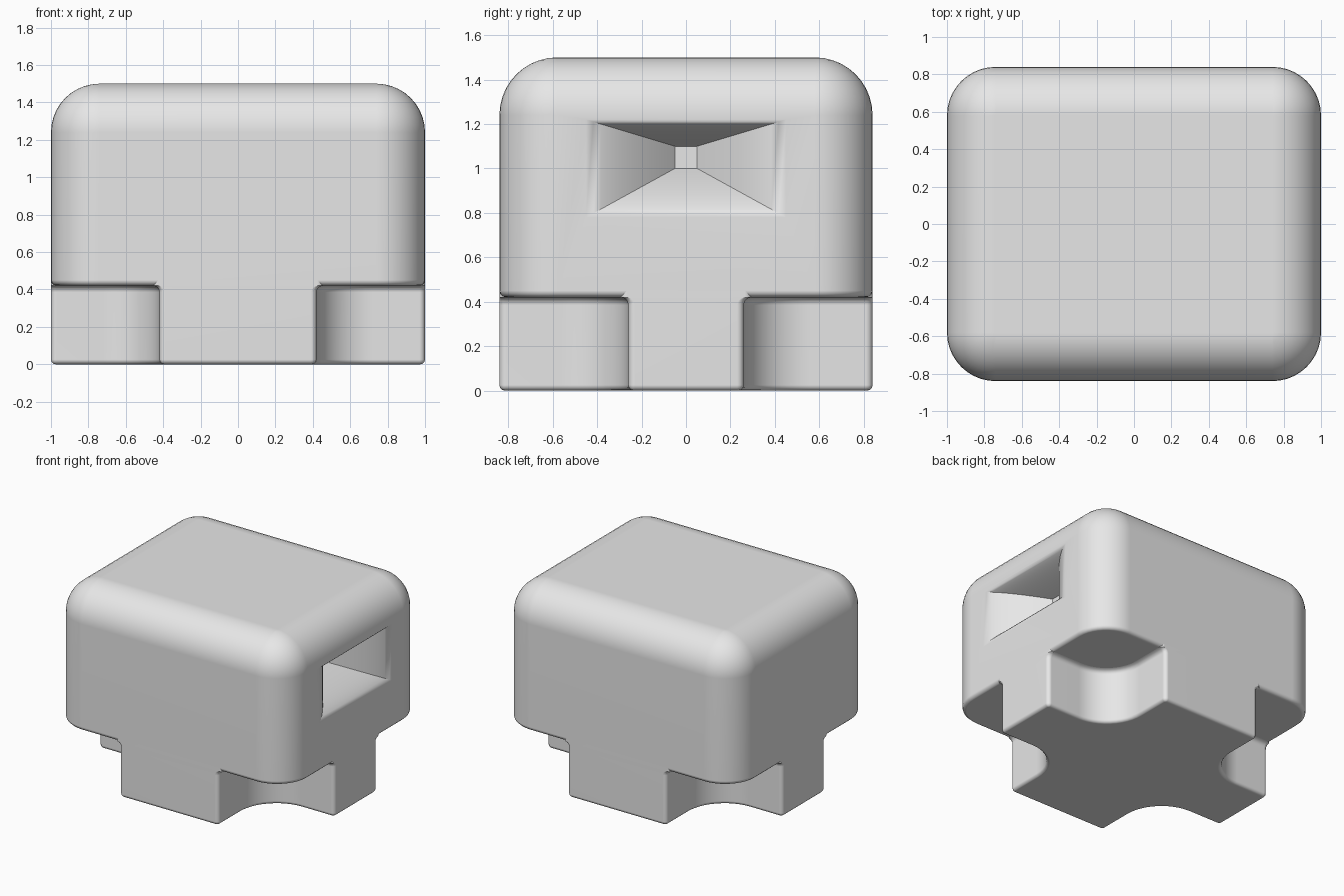
import bpy
import bmesh
from math import cos, sin, pi, radians

HX, HY, TOP = 1.0, 0.84, 1.5       # half width, half depth, height
ROUND = 0.26                       # large body rounding
LEDGE = 0.42                       # underside of the upper body
SMALL = 0.03                       # small edge rounding
SIGNS = [(1, 1), (-1, 1), (-1, -1), (1, -1)]

cube = bpy.data.objects.get("Cube")
if cube:
    bpy.data.objects.remove(cube, do_unlink=True)

grey = bpy.data.materials.new("light_grey")
grey.use_nodes = True
grey.diffuse_color = (0.8, 0.8, 0.8, 1)
grey.node_tree.nodes["Principled BSDF"].inputs["Base Color"].default_value = (0.8, 0.8, 0.8, 1)


def arc(cx, cy, r, start, end, steps):
    """Points on an arc, angles in degrees."""
    angles = [radians(start + (end - start) * k / steps) for k in range(steps + 1)]
    return [(cx + r * cos(a), cy + r * sin(a)) for a in angles]


def loft(rings):
    """Closed skin through (outline, z) rings."""
    bm = bmesh.new()
    loops = [[bm.verts.new((x, y, z)) for x, y in outline] for outline, z in rings]
    for low, high in zip(loops, loops[1:]):
        for k in range(len(low)):
            n = (k + 1) % len(low)
            bm.faces.new((low[k], low[n], high[n], high[k]))
    bm.faces.new(loops[0][::-1])
    bm.faces.new(loops[-1])
    bmesh.ops.recalc_face_normals(bm, faces=bm.faces)
    return bm


def finish(bm, name):
    mesh = bpy.data.meshes.new(name)
    bm.to_mesh(mesh)
    bm.free()
    mesh.materials.append(grey)
    obj = bpy.data.objects.new(name, mesh)
    bpy.context.collection.objects.link(obj)
    bpy.ops.object.select_all(action='DESELECT')
    obj.select_set(True)
    bpy.context.view_layer.objects.active = obj
    bpy.ops.object.shade_smooth_by_angle(angle=radians(40))
    mod = obj.modifiers.new("even_shading", 'WEIGHTED_NORMAL')
    mod.keep_sharp = True


def rounded_rectangle(inset):
    points = []
    for k, (sx, sy) in enumerate(SIGNS):
        points += arc(sx * (HX - ROUND), sy * (HY - ROUND), ROUND - inset,
                      90 * k, 90 * k + 90, 10)
    return points


# Upper body: small rounding below, large rounding on top
rings = []
for k in range(4):
    a = k / 3 * pi / 2
    rings.append((rounded_rectangle(SMALL * (1 - sin(a))), LEDGE + SMALL * (1 - cos(a))))
for k in range(11):
    a = k / 10 * pi / 2
    inset = min(ROUND * (1 - cos(a)), ROUND - 0.003)
    rings.append((rounded_rectangle(inset), TOP - ROUND + ROUND * sin(a)))
body = loft(rings)

# Funnel recess in the +x side
body.normal_update()
face = max((f for f in body.faces if f.normal.x > 0.9), key=lambda f: f.calc_area())
STEPS = 12
for k in range(STEPS + 1):
    t = k / STEPS
    face = bmesh.ops.extrude_discrete_faces(body, faces=[face])["faces"][0]
    middle = face.calc_center_median()
    for v in face.verts:
        side = 1 if v.co.y > middle.y else -1
        z = 1.22 - 0.12 * t if v.co.z > middle.z else 0.78 + 0.22 * t
        v.co = (HX - 0.3 * t ** 1.5, side * (0.45 - 0.4 * t), z)
finish(body, "upper_body")


# Base: cross-shaped plan with a rounded notch at each corner
NX, NY, NR = 0.42, 0.26, 0.30


def notched_outline(inset, fillet):
    ax, ay = NX + fillet, NY + fillet
    r = SMALL - inset
    quarter = arc(HX - SMALL, ay - SMALL, r, 0, 90, 3)
    quarter += arc(NX + NR, NY + NR, NR + inset - fillet, 270, 180, 12)
    quarter += arc(ax - SMALL, HY - SMALL, r, 0, 90, 3)
    points = []
    for sx, sy in SIGNS:
        part = [(sx * x, sy * y) for x, y in quarter]
        points += part if sx * sy > 0 else part[::-1]
    return points


rings = []
for k in range(4):
    a = k / 3 * pi / 2
    rings.append((notched_outline(0.025 * (1 - sin(a)), 0), 0.025 * (1 - cos(a))))
for k in range(4):
    a = k / 3 * pi / 2
    rings.append((notched_outline(0, 0.035 * (1 - cos(a))), LEDGE - 0.035 * (1 - sin(a))))
rings.append((notched_outline(0, 0.035), LEDGE + SMALL))
finish(loft(rings), "base")
